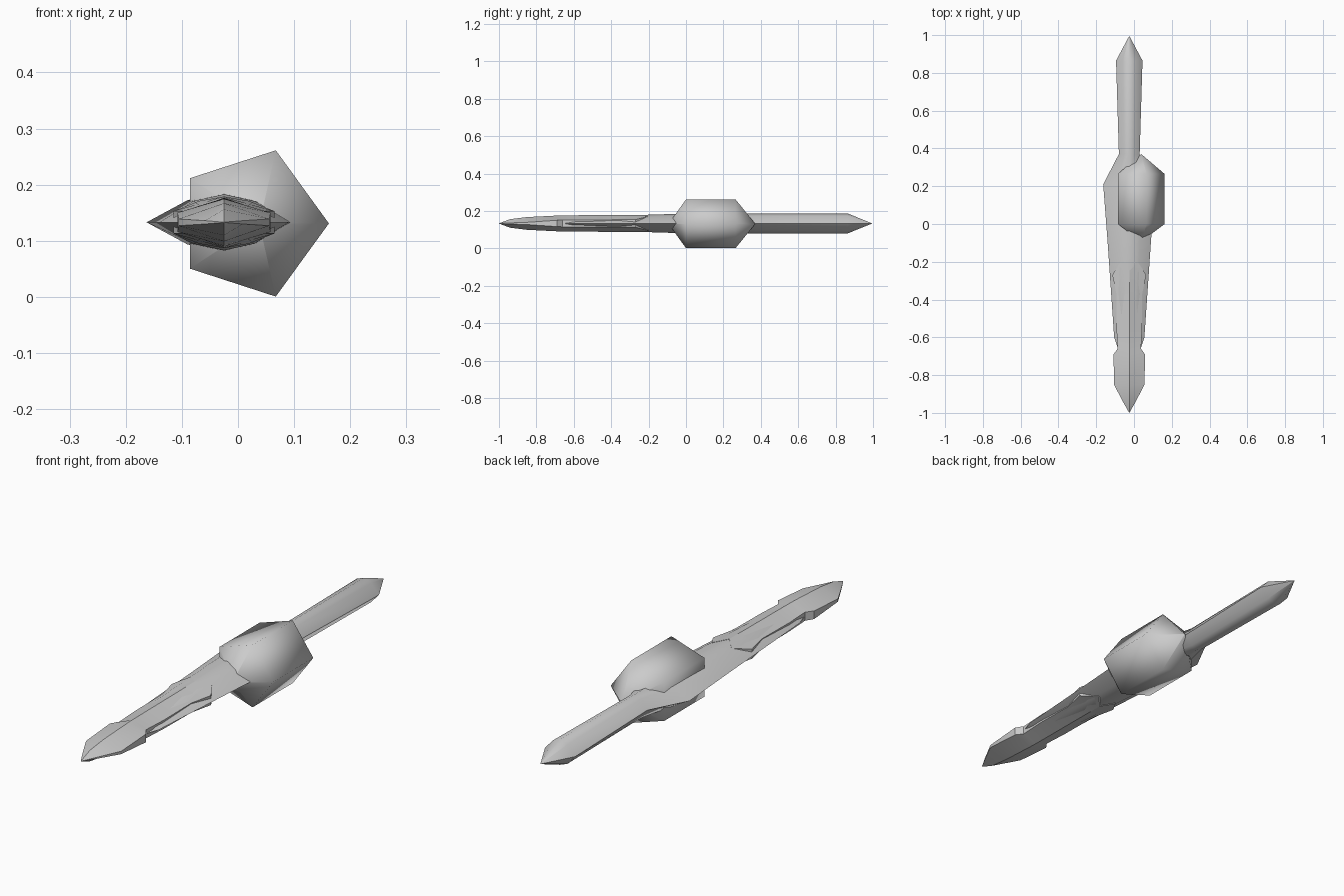
import bpy, math

if "Cube" in bpy.data.objects:
    bpy.data.objects.remove(bpy.data.objects["Cube"])

AX, AZ = -0.025, 0.133      # axis of the dagger

steel = bpy.data.materials.new("pale_grey")
steel.diffuse_color = (0.6, 0.6, 0.6, 1)
steel.use_nodes = True
steel.node_tree.nodes["Principled BSDF"].inputs["Base Color"].default_value = steel.diffuse_color


def make(name, verts, faces, angle):
    me = bpy.data.meshes.new(name)
    me.from_pydata(verts, [], faces)
    me.validate()
    me.materials.append(steel)
    ob = bpy.data.objects.new(name, me)
    bpy.context.collection.objects.link(ob)
    bpy.ops.object.select_all(action='DESELECT')
    ob.select_set(True)
    bpy.context.view_layer.objects.active = ob
    bpy.ops.object.mode_set(mode='EDIT')
    bpy.ops.mesh.select_all(action='SELECT')
    bpy.ops.mesh.remove_doubles(threshold=0.0002)
    bpy.ops.mesh.normals_make_consistent(inside=False)
    bpy.ops.object.mode_set(mode='OBJECT')
    bpy.ops.object.shade_smooth_by_angle(angle=math.radians(angle))
    return ob


def loft(name, rings, angle):
    """Skin a list of equal closed rings and cap both ends."""
    n = len(rings[0])
    verts = [p for r in rings for p in r]
    faces = [(i * n + j, i * n + (j + 1) % n, (i + 1) * n + (j + 1) % n, (i + 1) * n + j)
             for i in range(len(rings) - 1) for j in range(n)]
    faces += [tuple(range(n)), tuple(range(len(verts) - n, len(verts)))]
    return make(name, verts, faces, angle)


# Handle, winged guard and inner core: eight-sided section (y, half width, half height)
SECTION = [(1, 0), (.47, .76), (0, 1), (-.47, .76), (-1, 0), (-.47, -.76), (0, -1), (.47, -.76)]
core = [(0.995, .0005, .0005), (0.865, .07, .053), (0.37, .055, .053), (0.21, .138, .052),
        (-0.09, .115, .050), (-0.6, .08, .034), (-0.66, .06, .02)]
loft("handle_and_core",
     [[(AX + w * a, y, AZ + h * b) for a, b in SECTION] for y, w, h in core], 50)

# Blade sheath: (ridge y, edge y, half width, ridge height, edge height)
blade = [(-.25, -.20, .045, .046, .038), (-.30, -.27, .09, .046, .020),
         (-.37, -.37, .068, .045, .020), (-.55, -.55, .068, .044, .018),
         (-.66, -.66, .062, .043, .018), (-.69, -.69, .083, .042, .017),
         (-.85, -.85, .081, .034, .006), (-.94, -.94, .034, .023, .003),
         (-1.0, -1.0, .0005, .0005, .0003)]
loft("blade",
     [[(AX + w, ye, AZ + e), (AX, yr, AZ + h), (AX - w, ye, AZ + e),
       (AX - w, ye, AZ - e), (AX, yr, AZ - h), (AX + w, ye, AZ - e)]
      for yr, ye, w, h, e in blade], 30)

# Five-sided gem around the guard, pointed at both ends
CX, CZ, R = 0.025, 0.131, 0.137
gem = [(-0.093, .0005, .038), (0.0, R, CX), (0.265, R, CX), (0.37, .0005, .038)]
loft("gem",
     [[(cx + r * math.cos(math.tau * k / 5), y, CZ + r * math.sin(math.tau * k / 5))
       for k in range(5)] for y, r, cx in gem], 60)
